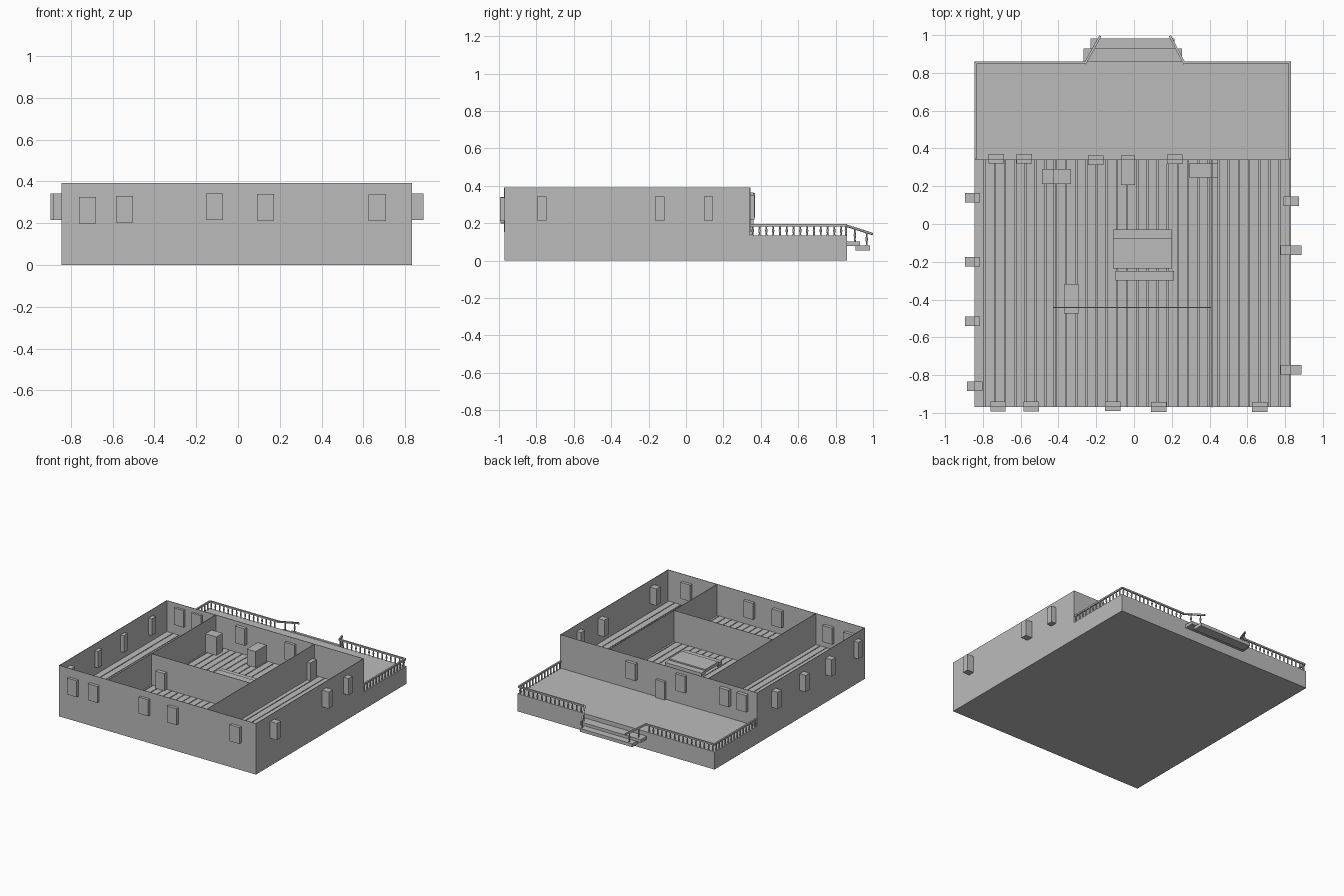
import bpy, math
from mathutils import Vector

if "Cube" in bpy.data.objects:
    bpy.data.objects.remove(bpy.data.objects["Cube"])

grey = bpy.data.materials.new("plain grey")
grey.diffuse_color = (0.5, 0.5, 0.5, 1)
grey.use_nodes = True
grey.node_tree.nodes["Principled BSDF"].inputs["Base Color"].default_value = grey.diffuse_color


def mesh_object(name, verts, faces):
    me = bpy.data.meshes.new(name)
    me.from_pydata(verts, [], faces)
    me.materials.append(grey)
    ob = bpy.data.objects.new(name, me)
    bpy.context.collection.objects.link(ob)
    return ob


def boxes(name, items):
    """One object from boxes given as (x0, x1, y0, y1, z0, z1)."""
    verts, faces = [], []
    for x0, x1, y0, y1, z0, z1 in items:
        b = len(verts)
        verts += [(x, y, z) for z in (z0, z1)
                  for x, y in ((x0, y0), (x1, y0), (x1, y1), (x0, y1))]
        faces += [(b, b + 3, b + 2, b + 1), (b + 4, b + 5, b + 6, b + 7)]
        faces += [(b + i, b + (i + 1) % 4, b + 4 + (i + 1) % 4, b + 4 + i) for i in range(4)]
    return mesh_object(name, verts, faces)


def spindles(name, points, height):
    """Turned balusters: a lathe profile repeated at each base point."""
    prof = [(0.0055, 0), (0.004, 0.2), (0.0065, 0.5), (0.004, 0.8), (0.0055, 1)]
    n, verts, faces = 8, [], []
    for px, py, pz in points:
        b = len(verts)
        for r, t in prof:
            verts += [(px + r * math.cos(2 * math.pi * i / n),
                       py + r * math.sin(2 * math.pi * i / n), pz + t * height)
                      for i in range(n)]
        for k in range(len(prof) - 1):
            faces += [(b + k * n + i, b + k * n + (i + 1) % n,
                       b + (k + 1) * n + (i + 1) % n, b + (k + 1) * n + i) for i in range(n)]
    ob = mesh_object(name, verts, faces)
    for p in ob.data.polygons:
        p.use_smooth = True
    return ob


def beam(name, a, b, w, h):
    """Square bar running from a to b, with vertical thickness h."""
    a, b = Vector(a), Vector(b)
    d = b - a
    s = Vector((-d.y, d.x, 0)).normalized() * (w / 2)
    u = Vector((0, 0, h / 2))
    verts = [p + q for p in (a, b) for q in (-s - u, s - u, s + u, -s + u)]
    faces = [(0, 1, 2, 3), (7, 6, 5, 4)]
    faces += [(i, i + 4, (i + 1) % 4 + 4, (i + 1) % 4) for i in range(4)]
    return mesh_object(name, verts, faces)


X0, X1, Y0, YB, YD = -0.845, 0.832, -0.97, 0.342, 0.86
DECK, FLOOR, TOP, T = 0.135, 0.153, 0.392, 0.004

# Foundation and porch deck
boxes("foundation", [(X0, X1, Y0, YD, 0, DECK)])

# Outer walls
boxes("outer_walls", [
    (X0, X1, Y0, Y0 + T, DECK, TOP), (X0, X1, YB - T, YB, DECK, TOP),
    (X0, X0 + T, Y0 + T, YB - T, DECK, TOP), (X1 - T, X1, Y0 + T, YB - T, DECK, TOP)])

# Room partitions
boxes("partition_walls", [
    (0.411, 0.415, Y0 - 0.002, YB + 0.002, FLOOR, TOP),
    (-0.43, -0.426, Y0 + T, YB - T, FLOOR, TOP),
    (-0.426, 0.411, -0.444, -0.44, FLOOR, TOP)])

# Floorboards with narrow gaps
pitch = (X1 - X0 - 2 * T) / 31
boxes("floorboards", [
    (X0 + T + i * pitch, X0 + T + (i + 1) * pitch - 0.006, Y0 + T, YB - T, DECK, FLOOR)
    for i in range(31)])

# Windows
boxes("front_windows", [
    (x - 0.041, x + 0.041, -0.994 + dy, -0.943 + dy, z, z + 0.126)
    for x, z, dy in ((-0.72, 0.199, 0.002), (-0.543, 0.203, 0.002),
                     (-0.112, 0.215, 0.003), (0.132, 0.213, 0), (0.666, 0.211, 0))])
boxes("back_windows", [
    (x - 0.041, x + 0.041, y - 0.025, y + 0.025, z, z + 0.13)
    for x, y, z in ((-0.728, 0.345, 0.232), (-0.58, 0.345, 0.232),
                    (-0.203, 0.337, 0.235), (0.216, 0.342, 0.22))])
boxes("left_windows", [
    (x, x + 0.082, y - 0.025, y + 0.025, 0.214, 0.342)
    for x, y in ((-0.896, 0.14), (-0.896, -0.2), (-0.896, -0.514), (-0.884, -0.858))])
boxes("right_windows", [
    (x, x1, y - 0.025, y + 0.025, 0.214, 0.342)
    for x, x1, y in ((0.792, 0.873, 0.12), (0.776, 0.888, -0.14), (0.776, 0.888, -0.772))])

# Doors through the walls
boxes("doors", [
    (-0.07, 0.005, 0.207, 0.362, 0.137, 0.275),
    (-0.488, -0.333, 0.213, 0.29, FLOOR, 0.295),
    (0.29, 0.445, 0.245, 0.32, FLOOR, 0.29),
    (-0.37, -0.295, -0.474, -0.317, FLOOR, 0.285)])

# Low furniture in the middle room
boxes("low_platform", [(-0.11, 0.2, -0.235, -0.078, 0.19, 0.215),
                       (-0.11, 0.2, -0.078, -0.03, 0.18, 0.205)])
boxes("bench", [(-0.098, 0.213, -0.3, -0.248, 0.17, 0.195)])

# Porch steps
boxes("porch_steps", [(-0.267, 0.253, YD - 0.005, 0.93, 0.078, 0.102),
                      (-0.23, 0.215, 0.907, 0.983, 0.055, 0.08)])

# Porch railing: handrail segments and balusters along them
RZ, LX, RX, BY = 0.189, -0.838, 0.825, 0.855
runs = [((LX, 0.346), (LX, BY)), ((RX, 0.346), (RX, BY)),
        ((LX, BY), (-0.26, BY)), ((RX, BY), (0.268, BY))]
bases = []
for k, (a, b) in enumerate(runs):
    beam("handrail_%d" % k, (*a, RZ), (*b, RZ), 0.012, 0.012)
    a, b = Vector(a), Vector(b)
    n = round((b - a).length / 0.036)
    for i in range(n):
        p = a.lerp(b, (i + 0.3) / n)
        bases.append((p.x, p.y, DECK))
spindles("balusters", bases, 0.05)

# Sloping stair rails with their posts
for side, x0, x1 in (("left", -0.26, -0.178), ("right", 0.268, 0.19)):
    beam("stair_rail_" + side, (x0, 0.848, 0.19), (x1, 0.996, 0.143), 0.012, 0.012)
    posts = []
    for y, z in ((0.903, 0.102), (0.966, 0.08)):
        f = (y - 0.848) / 0.148
        posts.append((x0 + (x1 - x0) * f, y, z))
    spindles("stair_posts_" + side, posts, 0.068)
